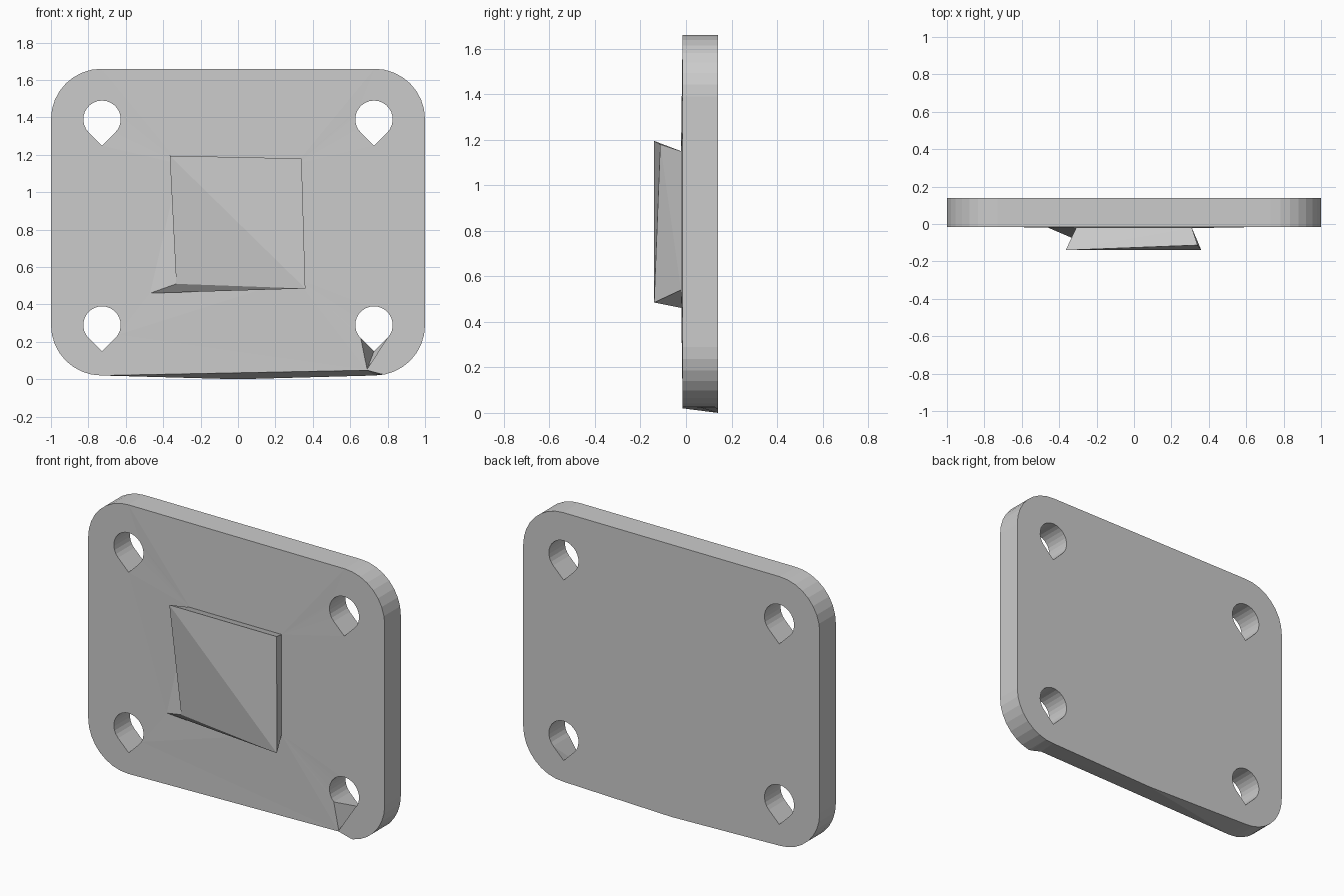
import bpy, bmesh
from math import sin, cos, radians

if "Cube" in bpy.data.objects:
    bpy.data.objects.remove(bpy.data.objects["Cube"])

FRONT, BACK = -0.015, 0.14
bm = bmesh.new()


def arc(cx, cz, r, a0, a1, n):
    return [(cx + r * cos(radians(a0 + (a1 - a0) * i / n)),
             cz + r * sin(radians(a0 + (a1 - a0) * i / n))) for i in range(n + 1)]


def loop(points, y):
    vs = [bm.verts.new((x, y, z)) for x, z in points]
    es = [bm.edges.new((v, vs[(i + 1) % len(vs)])) for i, v in enumerate(vs)]
    return vs, es


def wall(front, back):
    n = len(front)
    for i in range(n):
        j = (i + 1) % n
        bm.faces.new((front[i], back[i], back[j]))
        bm.faces.new((front[i], back[j], front[j]))


# Rounded plate outline, bottom edge sagging at the back and nicked at the front
r = 0.27
corners = (arc(0.73, 0.29, r, -90, 0, 8) + arc(0.73, 1.39, r, 0, 90, 8)
           + arc(-0.73, 1.39, r, 90, 180, 8) + arc(-0.73, 0.29, r, 180, 270, 8))
back_outline = corners + [(0.0, 0.0)]
front_outline = corners + [(0.69, 0.048)]
front_outline[0] = (0.765, 0.028)

pairs = [(front_outline, back_outline)]

# Four teardrop holes; the lower right one is torn down to the front edge
for cx in (-0.727, 0.727):
    for cz in (0.29, 1.39):
        drop = arc(cx, cz, 0.1, -45, 225, 20) + [(cx, cz - 0.141)]
        front_drop = list(drop)
        if cx > 0 and cz < 1:
            front_drop[-1] = (0.69, 0.054)
        pairs.append((front_drop, drop))

front_edges, back_edges = [], []
for f, b in pairs:
    fv, fe = loop(f, FRONT)
    bv, be = loop(b, BACK)
    wall(fv, bv)
    front_edges += fe
    back_edges += be

# Foot of the raised block, cut into the front face
foot, foot_edges = loop([(-0.31, 1.15), (0.31, 1.15), (0.31, 0.54), (-0.47, 0.46)], FRONT)
bmesh.ops.triangle_fill(bm, use_beauty=True, edges=front_edges + foot_edges, normal=(0, -1, 0))
bmesh.ops.triangle_fill(bm, use_beauty=True, edges=back_edges, normal=(0, 1, 0))

# Remove any fill inside the foot, then lift three of its corners
inside = [f for f in bm.faces if all(v in foot for v in f.verts)]
bmesh.ops.delete(bm, geom=inside, context='FACES_ONLY')
for v in foot[:3]:
    v.co.y = -0.022

# Flared, slightly skewed block
tl, tr, br, bl = [bm.verts.new(c) for c in (
    (-0.365, -0.14, 1.195), (0.34, -0.113, 1.18), (0.36, -0.14, 0.485), (-0.33, -0.075, 0.51))]
a, b, c, d = foot
for tri in ((tl, br, tr), (tl, bl, br),
            (tl, tr, b), (tl, b, a),
            (tr, br, c), (tr, c, b),
            (br, bl, d), (br, d, c),
            (tl, a, bl), (a, d, bl)):
    bm.faces.new(tri)

bmesh.ops.recalc_face_normals(bm, faces=bm.faces[:])
mesh = bpy.data.meshes.new("mounting_plate")
bm.to_mesh(mesh)
bm.free()
plate = bpy.data.objects.new("mounting_plate", mesh)
bpy.context.collection.objects.link(plate)
